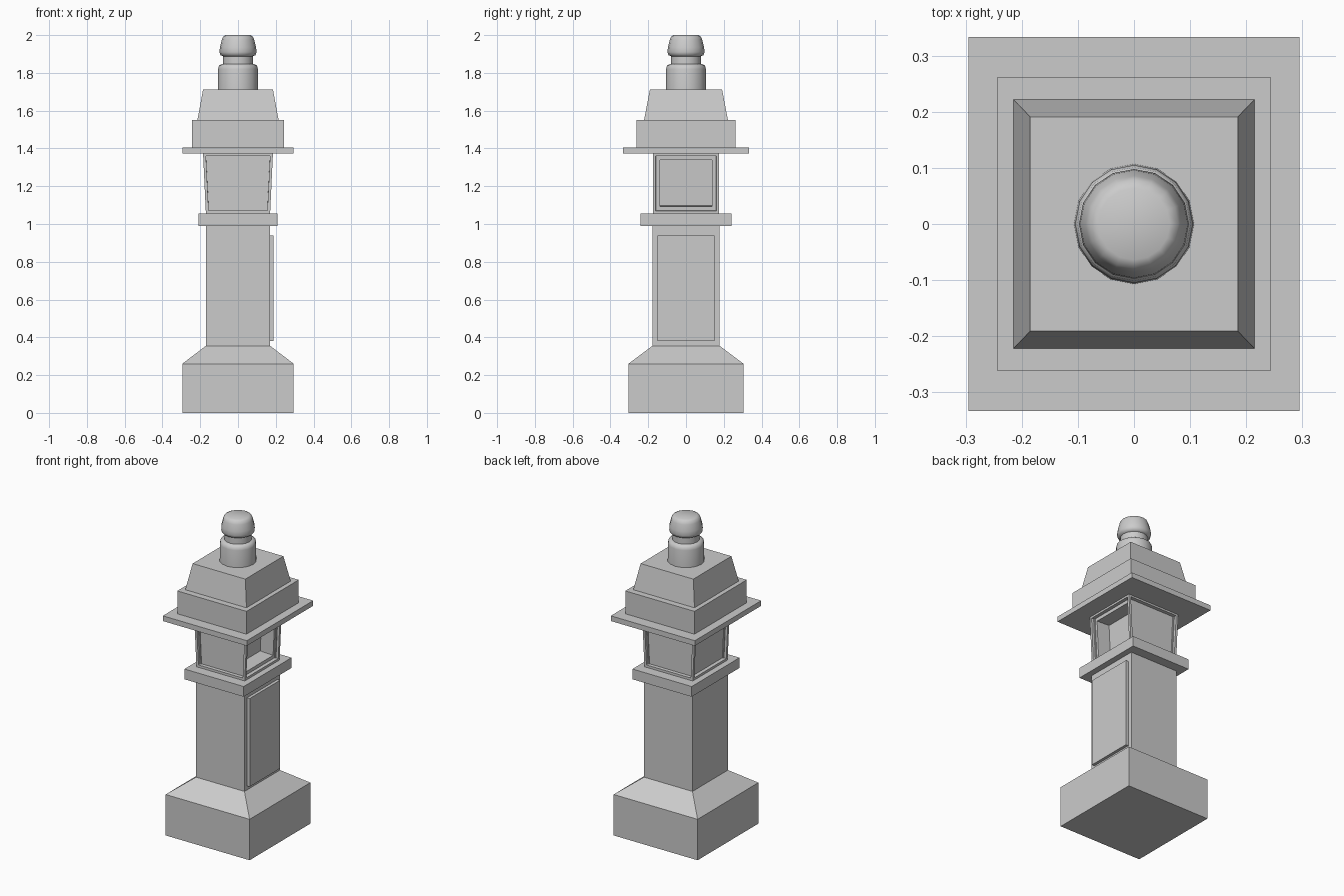
import bpy, bmesh, math

if "Cube" in bpy.data.objects:
    bpy.data.objects.remove(bpy.data.objects["Cube"])


def new_object(name, bm):
    bmesh.ops.recalc_face_normals(bm, faces=bm.faces)
    mesh = bpy.data.meshes.new(name)
    bm.to_mesh(mesh)
    bm.free()
    obj = bpy.data.objects.new(name, mesh)
    bpy.context.collection.objects.link(obj)
    return obj


def stack(levels):
    """Closed rectangular column through (half_x, half_y, z) levels."""
    bm = bmesh.new()
    rings = [[bm.verts.new((sx * hx, sy * hy, z))
              for sx, sy in ((-1, -1), (1, -1), (1, 1), (-1, 1))]
             for hx, hy, z in levels]
    for a, b in zip(rings, rings[1:]):
        for i in range(4):
            j = (i + 1) % 4
            bm.faces.new((a[i], a[j], b[j], b[i]))
    bm.faces.new(rings[0][::-1])
    bm.faces.new(rings[-1])
    bm.normal_update()
    return bm


def slab(name, hx, hy, z0, z1):
    return new_object(name, stack([(hx, hy, z0), (hx, hy, z1)]))


# Base with sloped shoulder, and pillar
new_object("base", stack([(0.295, 0.305, 0), (0.295, 0.305, 0.26), (0.17, 0.178, 0.355)]))
slab("pillar", 0.17, 0.178, 0.355, 0.99)

# Raised panel on the right side of the pillar
panel = slab("pillar_panel", 0.0125, 0.152, 0.38, 0.94)
panel.location.x = 0.1765

# Platform under the lantern box
slab("platform", 0.208, 0.24, 0.99, 1.055)

# Lantern box: recessed panels all round, deep window on the right
bm = stack([(0.17, 0.175, 1.055), (0.185, 0.175, 1.375)])
for face in [f for f in bm.faces if abs(f.normal.z) < 0.5]:
    is_right = face.normal.x > 0.5
    bmesh.ops.inset_region(bm, faces=[face], thickness=0.021, depth=0)
    bmesh.ops.inset_region(bm, faces=[face], thickness=0.001, depth=-0.022)
    if is_right:
        bmesh.ops.inset_region(bm, faces=[face], thickness=0.03, depth=0)
        bmesh.ops.inset_region(bm, faces=[face], thickness=0.0005, depth=-0.09)
new_object("lantern_box", bm)

# Roof tiers
slab("eave", 0.295, 0.333, 1.372, 1.405)
slab("roof_lower", 0.243, 0.262, 1.405, 1.55)
new_object("roof_upper", stack([(0.215, 0.222, 1.55), (0.185, 0.191, 1.712)]))

# Turned finial
SIDES = 16
profile = [(0.107, 1.71), (0.105, 1.82), (0.101, 1.838), (0.088, 1.846),
           (0.08, 1.848), (0.08, 1.888), (0.093, 1.894), (0.098, 1.91),
           (0.096, 1.935), (0.086, 1.975), (0.079, 1.992), (0.064, 2.0)]
bm = bmesh.new()
rings = [[bm.verts.new((r * math.cos(2 * math.pi * i / SIDES),
                        r * math.sin(2 * math.pi * i / SIDES), z))
          for i in range(SIDES)] for r, z in profile]
for a, b in zip(rings, rings[1:]):
    for i in range(SIDES):
        j = (i + 1) % SIDES
        bm.faces.new((a[i], a[j], b[j], b[i]))
bm.faces.new(rings[0][::-1])
bm.faces.new(rings[-1])
finial = new_object("finial", bm)
bpy.context.view_layer.objects.active = finial
finial.select_set(True)
bpy.ops.object.shade_smooth_by_angle(angle=math.radians(50))
